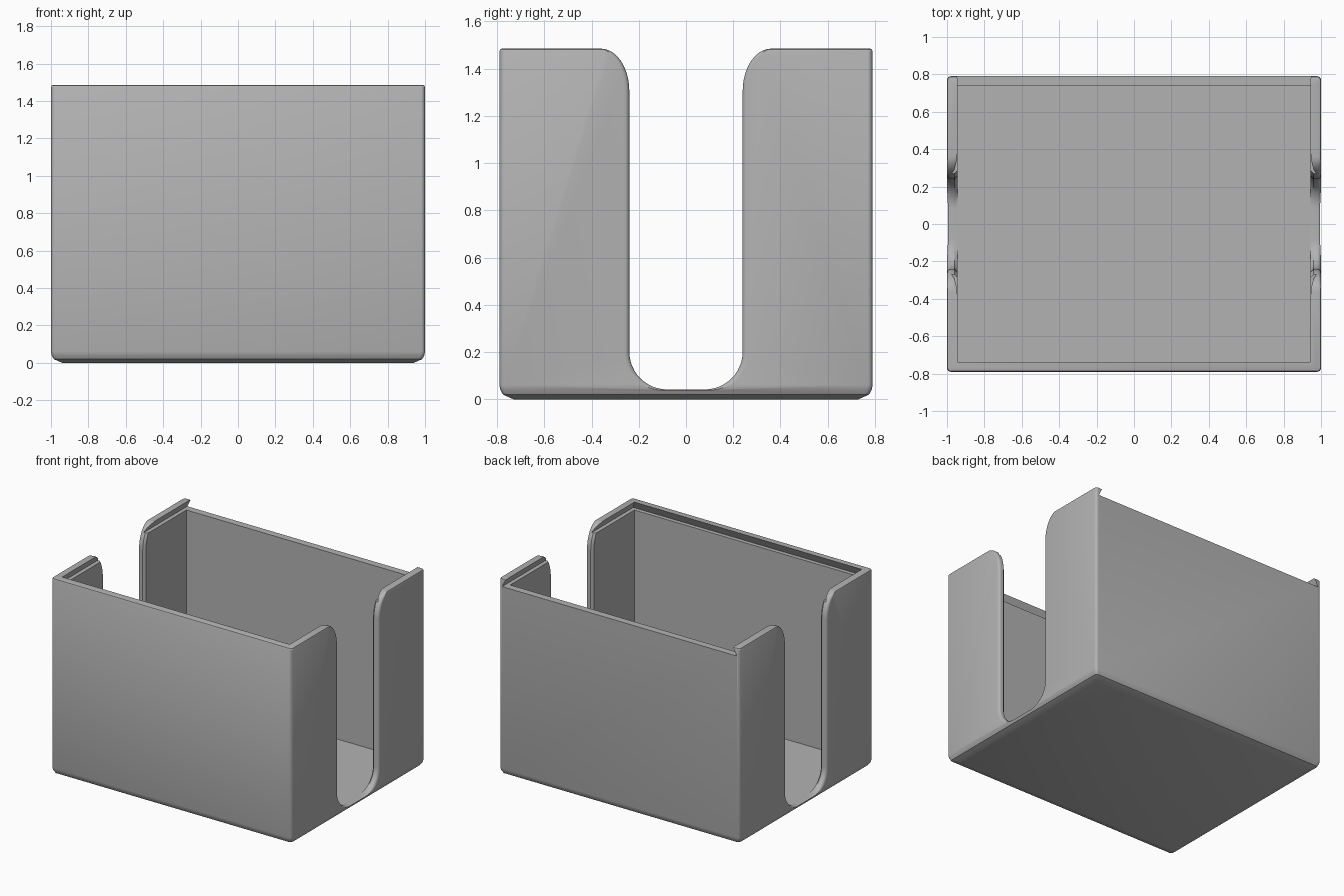
import bpy, bmesh, math
from math import cos, sin, pi

cube = bpy.data.objects.get("Cube")
if cube:
    bpy.data.objects.remove(cube, do_unlink=True)

HX, HY, TOP = 1.0, 0.79, 1.485      # outer half sizes and height
IX, IY, FLOOR = 0.945, 0.737, 0.04  # cavity half sizes and floor level
LEDGE, UNDERCUT = 1.425, 0.03       # lid channel

grey = bpy.data.materials.new("plain grey")
grey.use_nodes = True
colour = (0.45, 0.45, 0.45, 1)
grey.diffuse_color = colour
grey.node_tree.nodes["Principled BSDF"].inputs["Base Color"].default_value = colour


def loft(name, rings):
    """Closed solid through matching rings of points."""
    bm = bmesh.new()
    loops = [[bm.verts.new(p) for p in ring] for ring in rings]
    n = len(loops[0])
    for a, b in zip(loops, loops[1:]):
        for i in range(n):
            j = (i + 1) % n
            bm.faces.new((a[i], a[j], b[j], b[i]))
    bm.faces.new(loops[0][::-1])
    bm.faces.new(loops[-1])
    bmesh.ops.recalc_face_normals(bm, faces=bm.faces)
    mesh = bpy.data.meshes.new(name)
    bm.to_mesh(mesh)
    bm.free()
    mesh.materials.append(grey)
    obj = bpy.data.objects.new(name, mesh)
    bpy.context.collection.objects.link(obj)
    return obj


def rounded_ring(inset, z, r=0.02, steps=4):
    """Rounded rectangle at one height."""
    pts = []
    for k, (sx, sy) in enumerate(((1, 1), (-1, 1), (-1, -1), (1, -1))):
        for i in range(steps + 1):
            a = (k + i / steps) * pi / 2
            pts.append((sx * (HX - inset - r) + r * cos(a),
                        sy * (HY - inset - r) + r * sin(a), z))
    return pts


def rect(x, y0, y1, z):
    return [(-x, y0, z), (x, y0, z), (x, y1, z), (-x, y1, z)]


def slot_ring(x, grow, drop, steps=12):
    """Finger slot outline: round lower corners, flared mouth."""
    w, r = 0.24 + grow, 0.16
    low = 0.042 - drop
    flare_y, flare_z = 0.12, 0.18
    half = []
    for i in range(steps + 1):
        a = i / steps * pi / 2
        half.append((w - r + r * sin(a), low + r - r * cos(a)))
    for i in range(steps + 1):
        a = i / steps * pi / 2
        half.append((w + flare_y - flare_y * cos(a), TOP - flare_z + flare_z * sin(a)))
    half.append((w + flare_y, TOP + 0.1))
    return [(x, y, z) for y, z in half] + [(x, -y, z) for y, z in reversed(half)]


# Outer shell with chamfered base and softened rim
body = loft("box_body", [rounded_ring(i, z) for i, z in (
    (0.06, 0), (0.015, 0.02), (0.004, 0.04), (0, 0.06), (0, TOP - 0.01),
    (0.003, TOP - 0.003), (0.01, TOP))])

# Storage cavity
cutters = [loft("cavity_cutter", [rect(IX, -IY, IY, FLOOR), rect(IX, -IY, IY, TOP + 0.1)])]

# Dovetail channel for a sliding lid, open at the back
lean = UNDERCUT / (TOP - LEDGE)
rise = 0.01
cutters.append(loft("lid_channel_cutter", [
    rect(IX + UNDERCUT, -IY - UNDERCUT, 1, LEDGE),
    rect(IX - lean * rise, -IY + lean * rise, 1, TOP + rise)]))

# Finger slots with rounded edges, one in each side wall
R = 0.02
for side, label in ((1, "left"), (-1, "right")):
    rings = [slot_ring(side * 0.9, 0.015, 0)]
    for i in range(5):              # inner edge rounding
        a = i / 4 * pi / 2
        rings.append(slot_ring(side * (IX + 0.015 * sin(a)), 0.015 * (1 - cos(pi / 2 - a)), 0))
    for i in range(6):              # outer edge rounding
        a = i / 5 * pi / 2
        g = R * (1 - cos(a))
        rings.append(slot_ring(side * (HX - R + R * sin(a)), g, g * 0.6))
    rings.append(slot_ring(side * 1.1, R, R * 0.6))
    cutters.append(loft(label + "_slot_cutter", rings))

for c in cutters:
    c.hide_render = True
    mod = body.modifiers.new(c.name, "BOOLEAN")
    mod.operation = "DIFFERENCE"
    mod.solver = "EXACT"
    mod.object = c

# Bake the cuts and drop the helpers
bpy.context.view_layer.update()
graph = bpy.context.evaluated_depsgraph_get()
body_mesh = bpy.data.meshes.new_from_object(body.evaluated_get(graph))
body.modifiers.clear()
body.data = body_mesh
for c in cutters:
    bpy.data.objects.remove(c, do_unlink=True)

bpy.ops.object.select_all(action="DESELECT")
body.select_set(True)
bpy.context.view_layer.objects.active = body
bpy.ops.object.shade_smooth_by_angle(angle=math.radians(25))
